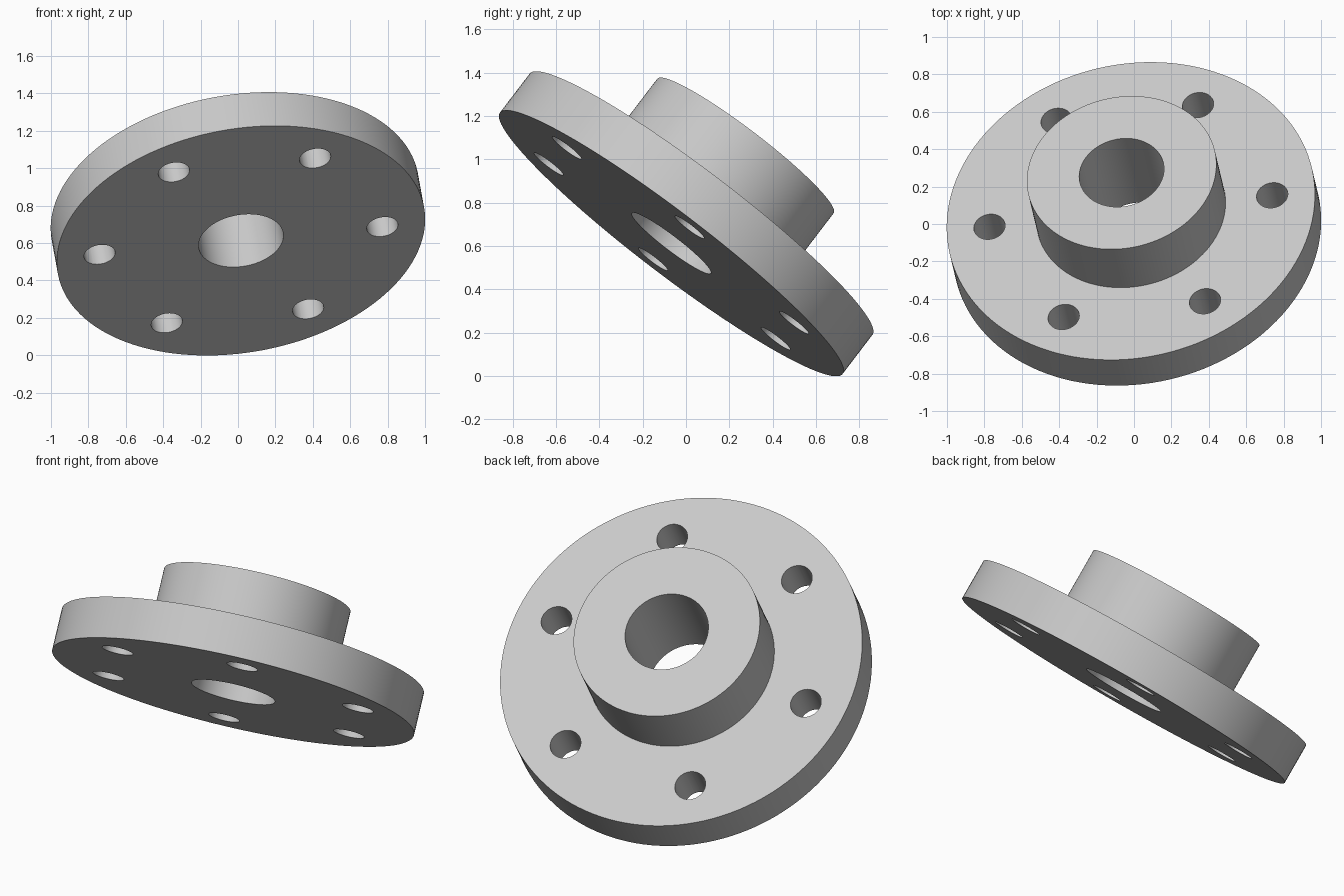
import bpy
import bmesh
from math import radians
from mathutils import Matrix, Vector

if "Cube" in bpy.data.objects:
    bpy.data.objects.remove(bpy.data.objects["Cube"], do_unlink=True)

FLANGE_R, HUB_R, BORE_R = 0.995, 0.512, 0.229
FLANGE_T, HEIGHT = 0.229, 0.571
BOLT_R, HOLE_R, HOLES = 0.764, 0.0845, 6
SEGMENTS = 128

steel = bpy.data.materials.new("light_grey")
steel.use_nodes = True
grey = (0.58, 0.58, 0.58, 1)
steel.diffuse_color = grey
steel.node_tree.nodes["Principled BSDF"].inputs["Base Color"].default_value = grey


def make_object(name, bm):
    bmesh.ops.recalc_face_normals(bm, faces=bm.faces)
    mesh = bpy.data.meshes.new(name)
    bm.to_mesh(mesh)
    bm.free()
    mesh.materials.append(steel)
    obj = bpy.data.objects.new(name, mesh)
    bpy.context.collection.objects.link(obj)
    return obj


# Flange, hub and centre bore as one turned profile
profile = [(BORE_R, 0), (FLANGE_R, 0), (FLANGE_R, FLANGE_T),
           (HUB_R, FLANGE_T), (HUB_R, HEIGHT), (BORE_R, HEIGHT)]
bm = bmesh.new()
verts = [bm.verts.new((r, 0, z)) for r, z in profile]
edges = [bm.edges.new((a, b)) for a, b in zip(verts, verts[1:] + verts[:1])]
bmesh.ops.spin(bm, geom=verts + edges, cent=(0, 0, 0), axis=(0, 0, 1),
               angle=radians(360), steps=SEGMENTS, use_merge=True)
bmesh.ops.remove_doubles(bm, verts=bm.verts, dist=0.0001)
flange = make_object("hub_flange", bm)

# Ring of bolt hole cutters
bm = bmesh.new()
for i in range(HOLES):
    place = (Matrix.Rotation(radians(360 * i / HOLES), 4, "Z")
             @ Matrix.Translation((BOLT_R, 0, FLANGE_T / 2)))
    bmesh.ops.create_cone(bm, cap_ends=True, segments=48, radius1=HOLE_R,
                          radius2=HOLE_R, depth=FLANGE_T * 1.5, matrix=place)
cutter = make_object("bolt_hole_cutter", bm)
cutter.hide_render = True

cut = flange.modifiers.new("bolt_holes", "BOOLEAN")
cut.operation = "DIFFERENCE"
cut.solver = "EXACT"
cut.object = cutter
bpy.ops.object.select_all(action="DESELECT")
flange.select_set(True)
bpy.context.view_layer.objects.active = flange
bpy.ops.object.modifier_apply(modifier=cut.name)
bpy.data.objects.remove(cutter, do_unlink=True)
bpy.ops.object.shade_smooth_by_angle(angle=radians(30))

# Tilt the part: axis direction, and direction of the first bolt hole
axis = Vector((-0.144, 0.60, 0.787)).normalized()
first = Vector((0.755, 0.084, 0.074))
first = (first - axis * first.dot(axis)).normalized()
tilt = Matrix((first, axis.cross(first), axis)).transposed().to_4x4()
flange.data.transform(Matrix.Translation((0.016, -0.068, 0.613)) @ tilt)
